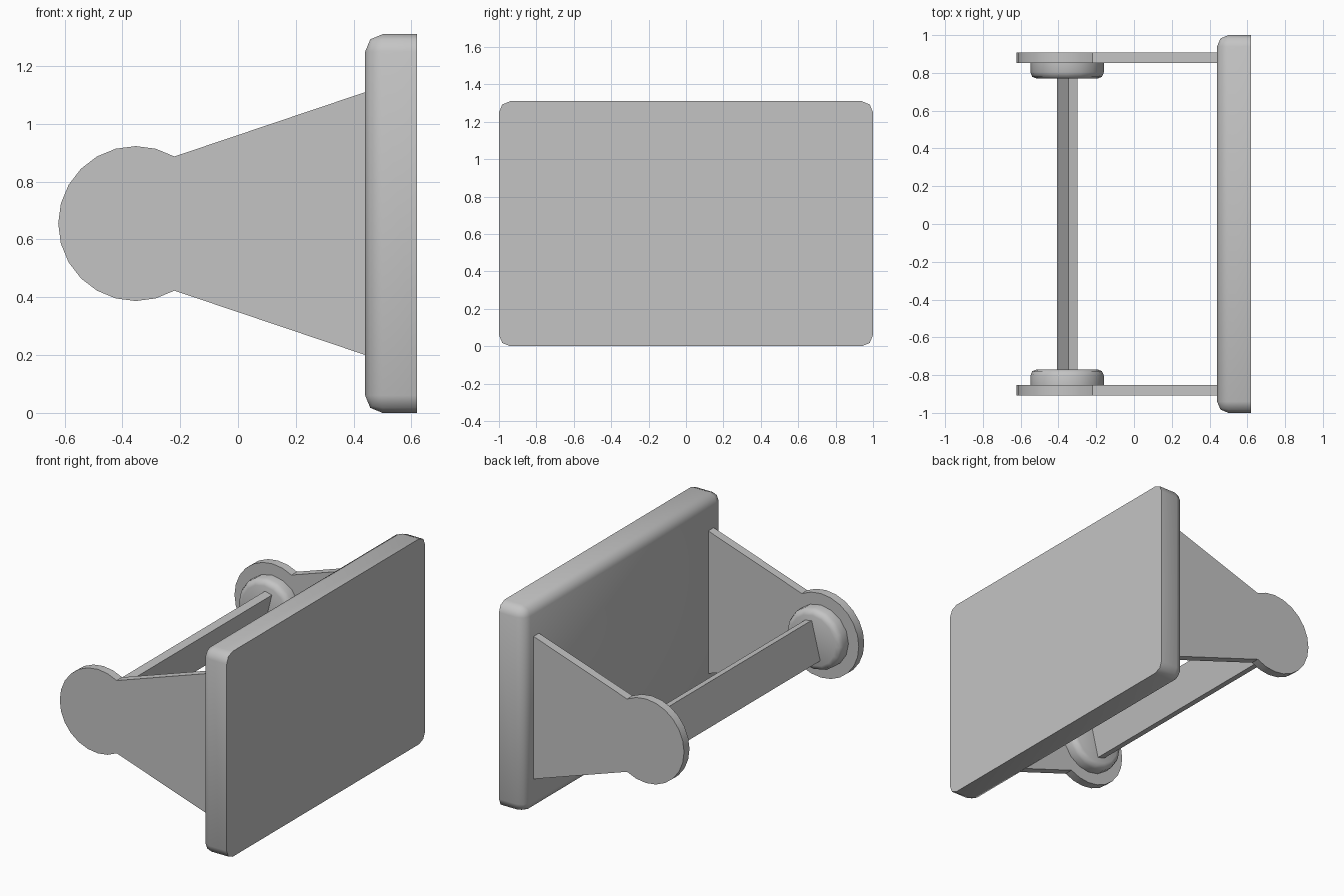
import bpy
import bmesh
from math import cos, sin, radians
from mathutils import Matrix, Vector

if "Cube" in bpy.data.objects:
    bpy.data.objects.remove(bpy.data.objects["Cube"], do_unlink=True)

GREY = (0.55, 0.55, 0.55, 1)
grey = bpy.data.materials.new("plain grey")
grey.use_nodes = True
grey.diffuse_color = GREY
grey.node_tree.nodes["Principled BSDF"].inputs["Base Color"].default_value = GREY

PIVOT = Vector((-0.354, 0, 0.655))  # centre line of the roller bar


def finish(name, bm, angle=None):
    bmesh.ops.recalc_face_normals(bm, faces=bm.faces)
    mesh = bpy.data.meshes.new(name)
    bm.to_mesh(mesh)
    bm.free()
    mesh.materials.append(grey)
    obj = bpy.data.objects.new(name, mesh)
    bpy.context.collection.objects.link(obj)
    if angle:
        bpy.ops.object.select_all(action='DESELECT')
        obj.select_set(True)
        bpy.context.view_layer.objects.active = obj
        bpy.ops.object.shade_smooth_by_angle(angle=radians(angle))
    return obj


def box(size, matrix):
    bm = bmesh.new()
    bmesh.ops.create_cube(bm, size=1, matrix=matrix @ Matrix.Diagonal((*size, 1)))
    return bm


# Wall plate: rounded everywhere except around its flat back
bm = box((0.18, 2, 1.31), Matrix.Translation((0.53, 0, 0.655)))
rounded = [e for e in bm.edges if not all(v.co.x > 0.6 for v in e.verts)]
bmesh.ops.bevel(bm, geom=rounded, offset=0.06, segments=2, profile=0.5, affect='EDGES')
finish("wall_plate", bm, 50)

for side, label in ((1, "back"), (-1, "front")):
    # Arm: tapered web ending in a round disc
    outline = [(PIVOT.x + 0.268 * cos(radians(a)), PIVOT.z + 0.268 * sin(radians(a)))
               for a in range(60, 301, 15)]
    outline += [(0.45, 0.197), (0.45, 1.113)]
    bm = bmesh.new()
    face = bm.faces.new([bm.verts.new((x, side * 0.853, z)) for x, z in outline])
    moved = bmesh.ops.extrude_face_region(bm, geom=[face], use_keep_orig=True)["geom"]
    bmesh.ops.translate(bm, vec=(0, side * 0.055, 0),
                        verts=[g for g in moved if isinstance(g, bmesh.types.BMVert)])
    finish(label + "_arm", bm, 30)

    # Hub: short disc with a rounded inner rim
    bm = bmesh.new()
    turn = Matrix.Translation(PIVOT + Vector((0, side * 0.812, 0))) @ Matrix.Rotation(radians(90), 4, 'X')
    bmesh.ops.create_cone(bm, cap_ends=True, segments=16, radius1=0.195, radius2=0.195,
                          depth=0.086, matrix=turn)
    rim = [e for e in bm.edges if all(abs(v.co.y) < 0.8 for v in e.verts)]
    bmesh.ops.bevel(bm, geom=rim, offset=0.035, segments=2, profile=0.5, affect='EDGES')
    finish(label + "_hub", bm, 50)

# Bar: thin plank leaning slightly toward the plate
lean = Matrix.Translation(PIVOT) @ Matrix.Rotation(radians(14), 4, 'Y')
finish("roller_bar", box((0.05, 1.56, 0.25), lean))
